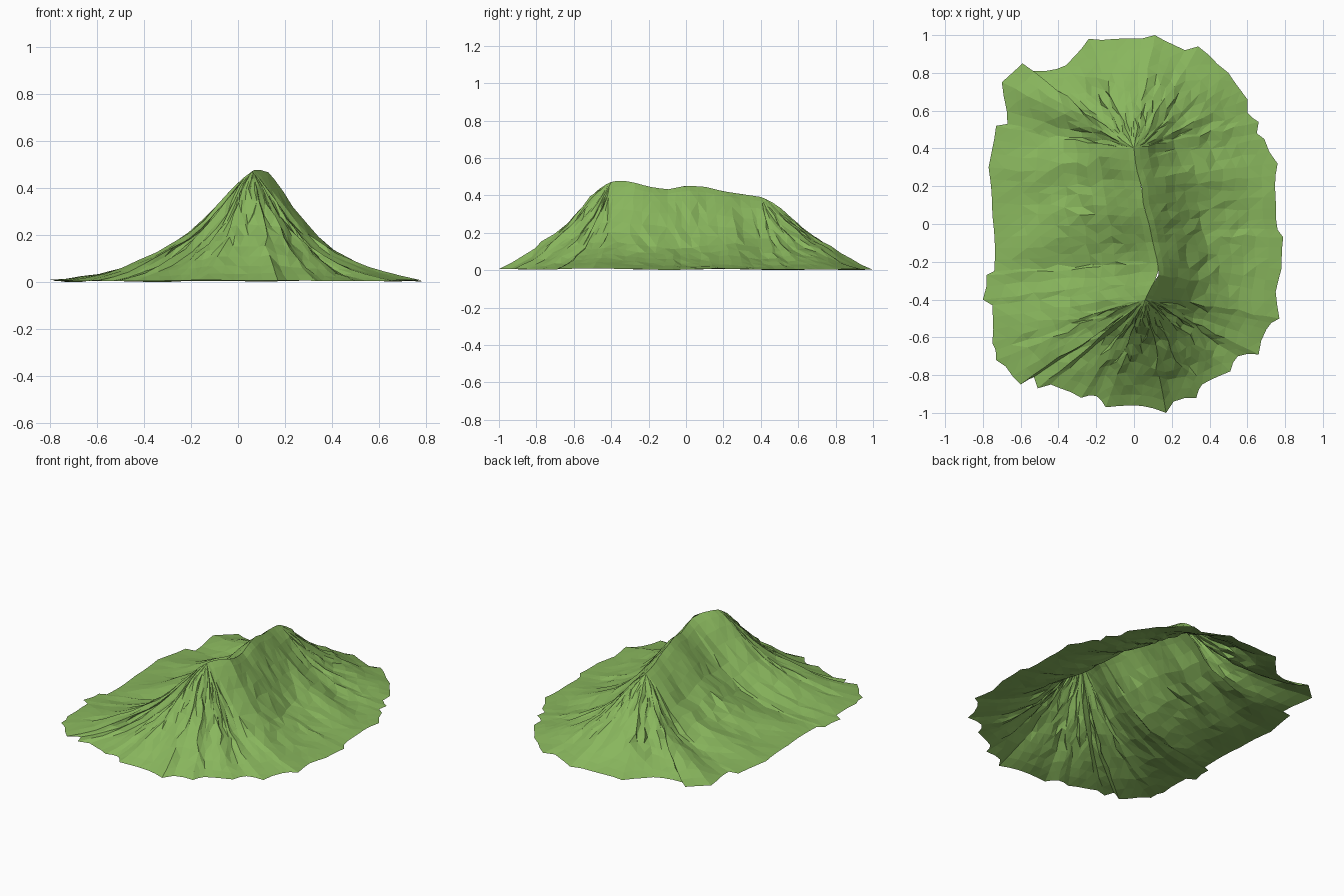
import bpy, bmesh, math, random
from mathutils import Vector, noise

random.seed(4)
if "Cube" in bpy.data.objects:
    bpy.data.objects.remove(bpy.data.objects["Cube"], do_unlink=True)

RINGS = 12
MAX_EDGE = 0.075

# Ragged foot of the hill, clockwise from the back
OUTLINE = [(.11, 1), (.27, .92), (.34, .94), (.39, .9), (.5, .8), (.6, .66), (.6, .59),
           (.66, .54), (.65, .48), (.69, .45), (.76, .32), (.75, .14), (.76, -.03),
           (.79, -.07), (.78, -.24), (.75, -.36), (.77, -.5), (.7, -.56), (.66, -.69),
           (.55, -.7), (.51, -.78), (.36, -.85), (.33, -.92), (.21, -.94), (.17, -1),
           (-.02, -.96), (-.15, -.97), (-.2, -.91), (-.28, -.92), (-.44, -.85),
           (-.51, -.87), (-.53, -.81), (-.6, -.85), (-.73, -.72), (-.75, -.63),
           (-.75, -.43), (-.8, -.4), (-.78, -.27), (-.74, -.25), (-.75, .05),
           (-.77, .3), (-.73, .52), (-.67, .53), (-.7, .75), (-.59, .85), (-.55, .81),
           (-.41, .82), (-.36, .84), (-.24, .98), (-.1, .98)]

# Crest line: (y, x, z)
RIDGE = [(-.4, .06, .48), (-.35, .08, .49), (-.27, .13, .475), (-.2, .125, .455),
         (-.1, .1, .44), (0, .08, .46), (.1, .05, .455), (.2, .04, .43),
         (.3, .01, .415), (.4, 0, .4)]

# Relative height from crest to foot, on the flanks and at the two ends
FLANK = [(0, 1), (.07, .9), (.15, .74), (.28, .49), (.43, .3), (.57, .19), (.75, .09), (1, .03)]
END = [(0, 1), (.08, .95), (.17, .85), (.33, .64), (.5, .45), (.67, .28), (.83, .13), (1, .03)]


def sample(table, key):
    """Linear lookup in a table whose first column is the key."""
    key = min(max(key, table[0][0]), table[-1][0])
    for a, b in zip(table, table[1:]):
        if key <= b[0]:
            return Vector(a[1:] + (0,)).lerp(Vector(b[1:] + (0,)),
                                             (key - a[0]) / (b[0] - a[0]))


def foot_points():
    """Outline split into short edges, with a little roughness."""
    points = []
    for a, b in zip(OUTLINE, OUTLINE[1:] + OUTLINE[:1]):
        a, b = Vector(a), Vector(b)
        steps = max(1, math.ceil((b - a).length / MAX_EDGE))
        for i in range(steps):
            p = a.lerp(b, i / steps)
            if i:
                p *= 1 - random.uniform(0, .012)
            points.append(p)
    return points


def spoke(foot):
    """Points running from the crest down to one foot point."""
    y = min(max(foot.y * .75, RIDGE[0][0]), RIDGE[-1][0])
    x, z = sample(RIDGE, y)[:2]
    crest = Vector((x, y))
    run = foot - crest
    endness = (run.y / run.length) ** 2
    points = []
    for ring in range(RINGS + 1):
        t = (ring / RINGS) ** 1.25
        p = crest.lerp(foot, t)
        height = sample(FLANK, t).x * (1 - endness) + sample(END, t).x * endness
        # gullies wander down the slope and fade at crest and foot
        fade = 4 * t * (1 - t)
        around = foot * 4.5 + Vector((t * 1.2, t * 1.2))
        gully = noise.noise(Vector((around.x, around.y, t)))
        bump = (gully * .04 * (1 - .6 * endness) + random.uniform(-.004, .004)) * fade
        if 0 < ring < RINGS:
            p += Vector((random.uniform(-1, 1), random.uniform(-1, 1))) * .012 * fade
        foot_wave = .008 * noise.noise(Vector((foot.x * 3, foot.y * 3, 2))) * t
        points.append(Vector((p.x, p.y, max(0, z * height + bump + foot_wave))))
    return points


# Hillside sheet
bm = bmesh.new()
spokes = [[bm.verts.new(p) for p in spoke(f)] for f in foot_points()]
for left, right in zip(spokes, spokes[1:] + spokes[:1]):
    for r in range(RINGS):
        bm.faces.new((left[r], right[r], right[r + 1], left[r + 1]))
bmesh.ops.remove_doubles(bm, verts=bm.verts, dist=.006)
bmesh.ops.triangulate(bm, faces=bm.faces, quad_method='SHORT_EDGE')
bmesh.ops.recalc_face_normals(bm, faces=bm.faces)
if sum(f.normal.z for f in bm.faces) < 0:
    bmesh.ops.reverse_faces(bm, faces=bm.faces)

# Rest the lowest point on the ground
lowest = min(v.co.z for v in bm.verts)
for v in bm.verts:
    v.co.z -= lowest

mesh = bpy.data.meshes.new("hillside")
bm.to_mesh(mesh)
bm.free()
hillside = bpy.data.objects.new("hillside", mesh)
bpy.context.collection.objects.link(hillside)

# Grass colour
grass = bpy.data.materials.new("grass_green")
grass.use_nodes = True
colour = (.25, .47, .11, 1)
grass.diffuse_color = colour
grass.node_tree.nodes["Principled BSDF"].inputs["Base Color"].default_value = colour
mesh.materials.append(grass)
